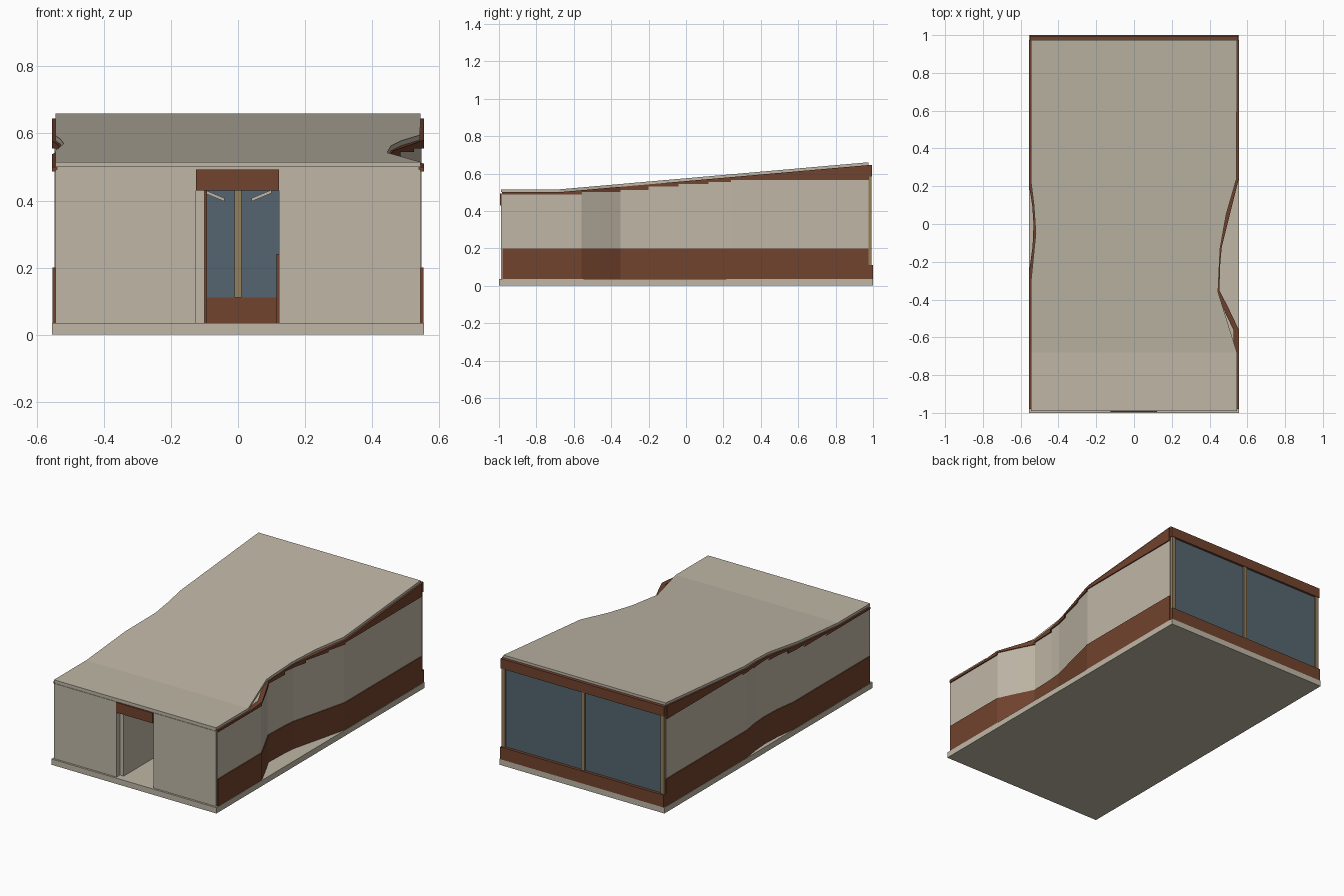
import bpy
import bmesh

cube = bpy.data.objects.get("Cube")
if cube:
    bpy.data.objects.remove(cube, do_unlink=True)


def material(name, r, g, b):
    mat = bpy.data.materials.new(name)
    mat.use_nodes = True
    mat.diffuse_color = (r, g, b, 1)
    mat.node_tree.nodes["Principled BSDF"].inputs["Base Color"].default_value = (r, g, b, 1)
    return mat


CREAM = material("cream_plaster", 0.52, 0.47, 0.38)
BROWN = material("brown_wood", 0.165, 0.056, 0.027)
GLASS = material("blue_grey_glass", 0.09, 0.13, 0.16)
TAN = material("tan_timber", 0.30, 0.21, 0.10)

FLOOR = 0.035
BAND = 0.2
ROOF_T = 0.015
BREAK = -0.68


def finish(name, bm, mat):
    bmesh.ops.recalc_face_normals(bm, faces=bm.faces)
    mesh = bpy.data.meshes.new(name)
    bm.to_mesh(mesh)
    bm.free()
    mesh.materials.append(mat)
    obj = bpy.data.objects.new(name, mesh)
    bpy.context.collection.objects.link(obj)
    return obj


def box(name, xs, ys, zs, mat):
    bm = bmesh.new()
    bmesh.ops.create_cube(bm, size=1)
    for v in bm.verts:
        v.co = [lo + (c + 0.5) * (hi - lo) for c, (lo, hi) in zip(v.co, (xs, ys, zs))]
    return finish(name, bm, mat)


def interp(path, y):
    """x on a (y, x) path at a given y."""
    for (y0, x0), (y1, x1) in zip(path, path[1:]):
        if y <= y1:
            return x0 + (x1 - x0) * max(0, (y - y0) / (y1 - y0))
    return path[-1][1]


def roof_top(y):
    return 0.515 + 0.145 * max(0, (y - BREAK) / (0.975 - BREAK))


def roof_under(y):
    return roof_top(y) - ROOF_T


def plaster_top(y):
    """Stepped height of the plaster band."""
    steps = [(-0.56, 0.487), (-0.35, 0.5), (-0.2, 0.513), (-0.04, 0.53),
             (0.12, 0.545), (0.24, 0.555)]
    for limit, z in steps:
        if y < limit:
            return z
    return 0.565


def sweep(name, sections, mat):
    """Skin a row of four-cornered sections given as (start, end) pairs."""
    bm = bmesh.new()
    for i, (a, b) in enumerate(sections):
        va = [bm.verts.new(p) for p in a]
        vb = [bm.verts.new(p) for p in b]
        for k in range(4):
            n = (k + 1) % 4
            bm.faces.new((va[k], va[n], vb[n], vb[k]))
        if i == 0:
            bm.faces.new(va)
        if i == len(sections) - 1:
            bm.faces.new(vb)
    bmesh.ops.remove_doubles(bm, verts=bm.verts, dist=0.0001)
    bmesh.ops.dissolve_limit(bm, angle_limit=0.002, verts=bm.verts, edges=bm.edges)
    return finish(name, bm, mat)


def section(x0, x1, y, z0, z1):
    return [(x0, y, z0), (x1, y, z0), (x1, y, z1), (x0, y, z1)]


# Wall and roof outlines as (y, x)
right_wall = [(-0.98, 0.548), (-0.56, 0.548), (-0.455, 0.498), (-0.35, 0.445),
              (-0.2, 0.45), (-0.12, 0.458), (0.12, 0.518), (0.24, 0.548), (0.975, 0.548)]
left_wall = [(-0.98, -0.548), (-0.25, -0.548), (-0.12, -0.53), (0, -0.525),
             (0.1, -0.532), (0.2, -0.548), (0.975, -0.548)]
right_roof = [(-0.99, 0.545), (BREAK, 0.545), (-0.36, 0.445), (-0.13, 0.456),
              (0.05, 0.488), (0.24, 0.543), (0.975, 0.545)]
left_roof = [(-0.99, -0.545), (-0.3, -0.545), (-0.05, -0.52), (0.1, -0.53),
             (0.22, -0.545), (0.975, -0.545)]


# Side walls: brown plinth, plaster band and brown top band under the roof
def side_wall(side, path, s):
    ys = sorted({p[0] for p in path} | {BREAK, -0.56, -0.35, -0.2, -0.04, 0.12, 0.24})

    def strip(name, out, z0, z1, mat):
        parts = []
        for a, b in zip(ys, ys[1:]):
            mid = (a + b) / 2
            parts.append([section(interp(path, y) + s * out, interp(path, y) - s * 0.022,
                                  y, z0(y, mid), z1(y, mid)) for y in (a, b)])
        sweep(f"{side}_{name}", parts, mat)

    strip("plinth_band", 0.005, lambda y, m: FLOOR, lambda y, m: BAND, BROWN)
    strip("plaster_band", 0, lambda y, m: BAND, lambda y, m: plaster_top(m), CREAM)
    strip("top_band", 0.007, lambda y, m: plaster_top(m),
          lambda y, m: max(roof_under(y), plaster_top(m) + 0.003), BROWN)


side_wall("left", right_wall, 1)
side_wall("right", left_wall, -1)

# Roof sheet, flat at the front and rising to the back
ys = sorted({p[0] for p in right_roof + left_roof})
roof = [section(interp(left_roof, y), interp(right_roof, y), y, roof_under(y), roof_top(y))
        for y in ys]
sweep("roof", list(zip(roof, roof[1:])), CREAM)

# Floor slab
box("floor_slab", (-0.555, 0.555), (-1, 1), (0, FLOOR), CREAM)

# Front wall with an open doorway
box("front_wall_right", (-0.545, -0.125), (-0.988, -0.955), (FLOOR, 0.492), CREAM)
box("front_wall_left", (0.122, 0.545), (-0.988, -0.955), (FLOOR, 0.492), CREAM)
box("front_fascia", (-0.54, 0.54), (-0.985, -0.955), (0.492, 0.502), CREAM)
box("door_lintel", (-0.125, 0.122), (-0.994, -0.955), (0.43, 0.492), BROWN)

# Hallway partition and wood trims behind the doorway
box("hall_partition", (-0.125, -0.1), (-0.955, -0.5), (FLOOR, 0.5), CREAM)
box("partition_trim", (-0.1, -0.092), (-0.5, -0.47), (FLOOR, 0.43), BROWN)
box("hall_side_panel", (0.115, 0.13), (-0.6, -0.3), (FLOOR, 0.24), BROWN)

# Slanted ceiling vanes
for side, s in (("left", 1), ("right", -1)):
    ends = [[(s * 0.04, y, 0.397), (s * 0.1, y, 0.422), (s * 0.1, y, 0.432), (s * 0.04, y, 0.407)]
            for y in (0.3, 0.5)]
    sweep(f"{side}_ceiling_vane", [ends], CREAM)

# Rear window wall: sill, header, glass and posts
box("rear_sill", (-0.55, 0.55), (0.975, 1), (FLOOR, 0.11), BROWN)
box("rear_header", (-0.55, 0.55), (0.972, 0.995), (0.585, 0.645), BROWN)
box("rear_glass", (-0.54, 0.54), (0.976, 0.982), (0.11, 0.585), GLASS)
for name, x in (("left", 0.535), ("middle", 0), ("right", -0.535)):
    box(f"rear_{name}_post", (x - 0.011, x + 0.011), (0.97, 0.992), (0.11, 0.585), TAN)
